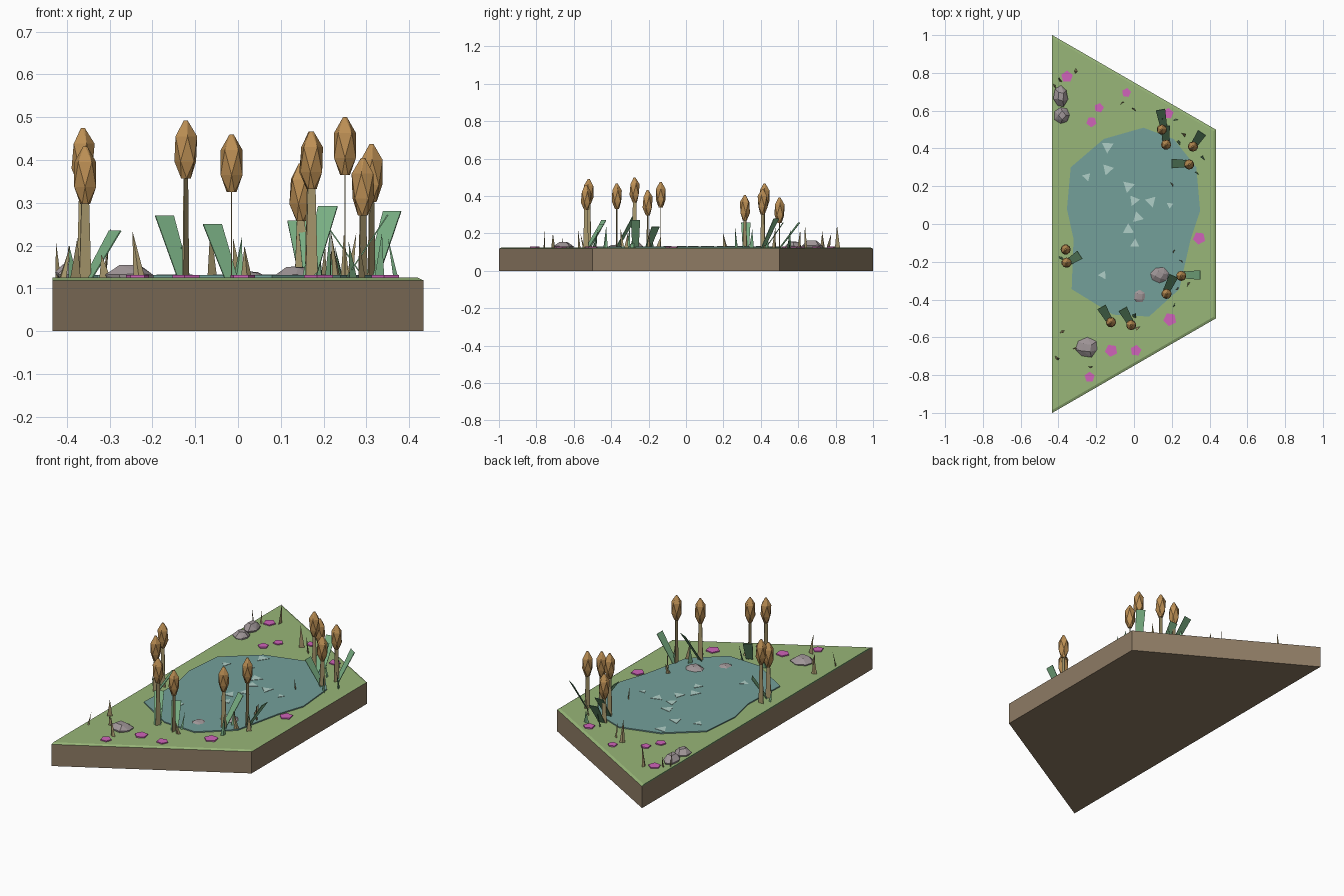
import bpy, bmesh, math, random
from mathutils import Vector

if "Cube" in bpy.data.objects:
    bpy.data.objects.remove(bpy.data.objects["Cube"])

random.seed(4)
GROUND = 0.125


def material(name, rgb):
    m = bpy.data.materials.new(name)
    lin = [((c / 255 + 0.055) / 1.055) ** 2.4 for c in rgb]
    m.diffuse_color = (*lin, 1)
    m.use_nodes = True
    m.node_tree.nodes["Principled BSDF"].inputs["Base Color"].default_value = m.diffuse_color
    return m


SOIL = material("soil brown", (142, 123, 100))
GRASS = material("grass green", (152, 182, 120))
RIM = material("rim green", (108, 152, 108))
LEAF = material("leaf green", (122, 176, 132))
STEM = material("stem olive", (172, 156, 112))
HEAD = material("seed head brown", (188, 143, 84))
WATER = material("water teal", (116, 160, 154))
GLINT = material("glint pale teal", (176, 208, 200))
ROCK = material("rock grey", (160, 150, 152))
PETAL = material("petal pink", (208, 100, 186))


def finish(name, bm, *mats):
    me = bpy.data.meshes.new(name)
    bm.to_mesh(me)
    bm.free()
    for m in mats:
        me.materials.append(m)
    ob = bpy.data.objects.new(name, me)
    bpy.context.collection.objects.link(ob)
    return ob


def hull(name, points, mat):
    bm = bmesh.new()
    for p in points:
        bm.verts.new(p)
    res = bmesh.ops.convex_hull(bm, input=bm.verts)
    loose = [v for v in bm.verts if not v.link_faces]
    bmesh.ops.delete(bm, geom=loose, context='VERTS')
    bmesh.ops.recalc_face_normals(bm, faces=bm.faces)
    return finish(name, bm, mat)


def prism(name, outline, z0, z1, mat, top=None):
    """Upright slab; the top outline may differ from the bottom one."""
    bm = bmesh.new()
    lo = [bm.verts.new((x, y, z0)) for x, y in outline]
    hi = [bm.verts.new((x, y, z1)) for x, y in (top or outline)]
    n = len(lo)
    bm.faces.new(lo)
    bm.faces.new(hi)
    for i in range(n):
        bm.faces.new((lo[i], lo[(i + 1) % n], hi[(i + 1) % n], hi[i]))
    bmesh.ops.recalc_face_normals(bm, faces=bm.faces)
    return finish(name, bm, mat)


def ring(cx, cy, r, n, a0=0.0):
    return [(cx + r * math.cos(a0 + math.tau * i / n),
             cy + r * math.sin(a0 + math.tau * i / n)) for i in range(n)]


def plate(name, a, b, side, w0, w1, mat, thick=0.003):
    """Thin straight blade from a to b, widened along side."""
    a, b, side = Vector(a), Vector(b), Vector(side).normalized()
    nrm = (b - a).cross(side).normalized() * thick / 2
    pts = [p + side * (s * w / 2) + nrm * t
           for p, w in ((a, w0), (b, w1)) for s in (-1, 1) for t in (-1, 1)]
    return hull(name, pts, mat)


# Half-hexagon ground slab with a bevelled grass layer
H = 0.433
slab = [(-H, -1), (H, -0.5), (H, 0.5), (-H, 1)]
lawn = [(-H, -0.985), (H - 0.013, -0.492), (H - 0.013, 0.492), (-H, 0.985)]
prism("soil_base", slab, 0, 0.119, SOIL)
turf = prism("grass_layer", slab, 0.119, GROUND, RIM, top=lawn)
turf.data.materials.append(GRASS)
for f in turf.data.polygons:
    f.material_index = 1 if f.normal.z > 0.9 else 0

# Pond surface
shore = [(.05, .51), (-.16, .45), (-.335, .30), (-.355, .08), (-.32, -.08),
         (-.33, -.345), (-.11, -.48), (.08, -.49), (.24, -.345), (.30, -.08),
         (.35, .07), (.33, .30), (.21, .45)]
prism("pond", shore, GROUND - 0.004, 0.131, WATER)

# Triangular glints lying on the water
for x, y, r in [(-.14, .41, .036), (-.14, .29, .034), (-.25, .25, .026), (-.03, .2, .036),
                (.0, .125, .032), (.09, .12, .034), (.02, .035, .034), (-.03, -.03, .034),
                (.005, -.105, .028), (.19, .1, .02), (-.165, -.27, .026)]:
    prism("water_glint", ring(x, y, r, 3, random.uniform(0, 2)), 0.131, 0.133, GLINT)

# Five-sided flowers flat on the grass
for x, y, r in [(-.355, .78, .032), (-.04, .695, .025), (-.185, .615, .026), (.18, .585, .03),
                (-.225, .54, .028), (.345, -.075, .034), (.19, -.505, .036),
                (-.12, -.67, .034), (.01, -.67, .03), (-.235, -.81, .028)]:
    prism("flower", ring(x, y, r, 5, random.uniform(0, 1)), GROUND - 0.002, 0.131, PETAL)

# Faceted rocks: x, y, half width, half depth, top
for x, y, rx, ry, top in [(-.25, -.655, .062, .054, .156), (-.388, .675, .038, .058, .165),
                          (-.38, .575, .044, .048, .158), (.135, -.27, .052, .042, .155),
                          (.03, -.385, .04, .042, .142)]:
    pts = []
    a = random.uniform(0, 1)
    for k, z, n in ((0.9, 0.12, 7), (1.0, 0.12 + (top - 0.12) * .4, 7), (0.5, top, 4)):
        for u, v in ring(0, 0, k, n, a):
            j = random.uniform(.88, 1.06)
            pts.append((x + u * rx * j, y + v * ry * j, z - random.uniform(0, .006)))
    hull("rock", pts, ROCK)


# Cattails: x, y, top of seed head, facing angle of the flat stem
def cattail(x, y, top, ang):
    base = top - 0.135
    side = (math.cos(ang), math.sin(ang), 0)
    plate("cattail_stem", (x, y, 0.12), (x, y, base + 0.03), side, .029, .017, STEM)
    pts = []
    for dz, r, a in ((0, .012, 0), (.04, .027, .63), (.098, .027, 0), (.135, .005, .63)):
        pts += [(px, py, base + dz) for px, py in ring(x, y, r, 5, a + ang)]
    hull("cattail_head", pts, HEAD)


for c in [(.147, .5, .392, .1), (.17, .42, .467, 0), (.312, .41, .437, 1.0),
          (.292, .315, .405, .8), (-.362, -.135, .475, 0), (-.357, -.205, .432, .3),
          (.25, -.275, .5, 1.57), (.172, -.37, .467, .2), (-.122, -.52, .492, 1.1),
          (-.015, -.535, .46, 1.57)]:
    cattail(*c)

# Broad leaning leaves: foot x, y then tip x, y, z
for x, y, tx, ty, tz in [(.16, .5, .14, .605, .258), (.17, .425, .165, .52, .258),
                         (.312, .41, .36, .483, .28), (.297, .32, .2, .32, .258),
                         (-.352, -.205, -.287, -.163, .235), (.25, -.27, .35, -.27, .272),
                         (.165, -.37, .21, -.275, .292), (-.125, -.52, -.172, -.44, .27),
                         (-.015, -.53, -.06, -.45, .25)]:
    plate("broad_leaf", (x, y, .12), (tx, ty, tz), (ty - y, x - tx, 0), .034, .05, LEAF)


# Small pointed grass spikes, each a thin three-sided blade
def spike(x, y, top, w, mat):
    a = random.uniform(0, math.tau)
    lean = random.uniform(.004, .022)
    b = random.uniform(0, math.tau)
    pts = [(x + w * math.cos(a), y + w * math.sin(a), .12),
           (x - w * math.cos(a), y - w * math.sin(a), .12),
           (x - .5 * w * math.sin(a), y + .5 * w * math.cos(a), .12),
           (x + lean * math.cos(b), y + lean * math.sin(b), top)]
    hull("grass_spike", pts, mat)


for x, y, top in [(-.42, .73, .21), (-.39, .76, .2), (-.31, .81, .245), (-.06, .64, .25),
                  (.0, .605, .22), (.26, .47, .23), (.25, -.2, .23), (.2, .21, .2),
                  (.21, -.15, .19), (.29, -.32, .21), (.02, -.545, .2), (-.31, -.66, .18),
                  (-.23, -.755, .235), (-.38, -.57, .22), (-.41, -.71, .2), (.23, -.34, .23)]:
    spike(x, y, top, .014, STEM)
for x, y, top in [(.37, .35, .22), (.33, .27, .23), (.24, .43, .2), (.27, -.29, .21),
                  (.21, -.43, .24), (-.14, -.49, .2), (-.385, -.18, .2), (.14, .55, .22),
                  (.0, -.49, .22), (.19, -.31, .23), (.22, .55, .19)]:
    spike(x, y, top, .014, LEAF)
